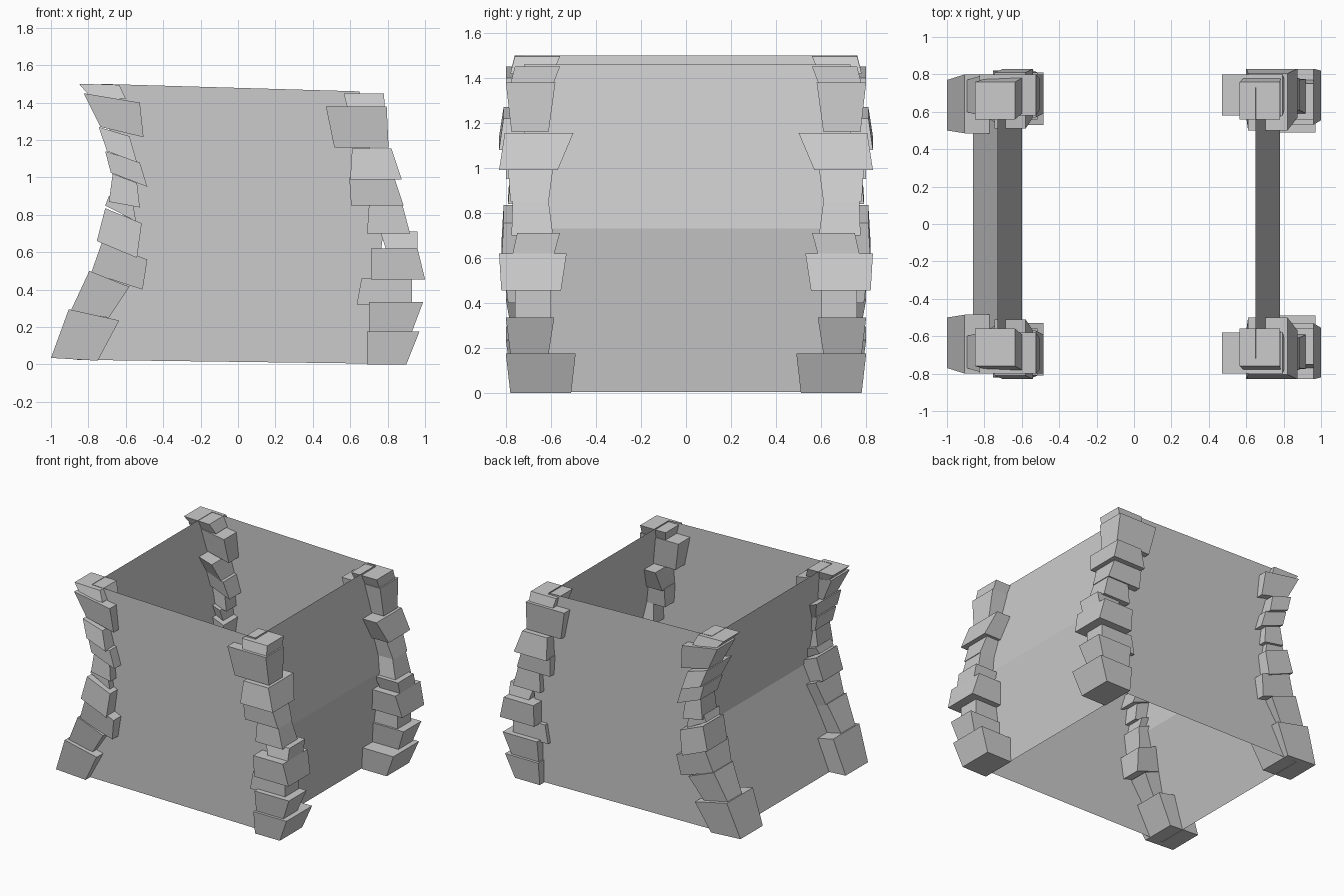
import bpy


def make_object(name, verts, faces):
    mesh = bpy.data.meshes.new(name)
    mesh.from_pydata(verts, [], faces)
    mesh.update()
    obj = bpy.data.objects.new(name, mesh)
    bpy.context.collection.objects.link(obj)
    return obj


def stone(name, quad, bottom_y, top_y):
    """Front quad (bl, br, tr, tl in x,z) swept between outer and inner y,
    then mirrored to the back corner."""
    ys = (bottom_y, bottom_y, top_y, top_y)
    verts = [(x, -y[side], z) for side in (0, 1)
             for (x, z), y in zip(quad, ys)]
    faces = [(0, 1, 2, 3), (7, 6, 5, 4), (0, 4, 5, 1),
             (1, 5, 6, 2), (2, 6, 7, 3), (3, 7, 4, 0)]
    obj = make_object(name, verts, faces)
    mod = obj.modifiers.new("front_to_back", 'MIRROR')
    mod.use_axis = (False, True, False)
    mod.use_mirror_merge = False


# Right corner stones: z0, z1, bottom x range, top x range, bottom y, top y
right = [
    (0.00, 0.175, .69, .90, .69, .97, (.78, .51), (.80, .49)),
    (0.175, 0.335, .70, .93, .70, .99, (.78, .61), (.80, .585)),
    (0.32, 0.46, .635, .93, .66, .93, (.76, .60), (.76, .60)),
    (0.455, 0.62, .71, 1.0, .71, .96, (.82, .555), (.83, .53)),
    (0.62, 0.71, .79, .96, .76, .96, (.77, .585), (.75, .56)),
    (0.70, 0.85, .69, .92, .70, .88, (.775, .59), (.77, .61)),
    (0.85, 1.00, .605, .885, .595, .835, (.78, .61), (.79, .59)),
    (0.99, 1.155, .60, .875, .61, .82, (.83, .57), (.805, .50)),
    (1.16, 1.38, .515, .805, .47, .795, (.775, .61), (.80, .58)),
    (1.37, 1.45, .585, .785, .565, .78, (.78, .59), (.76, .56)),
]
for i, (z0, z1, a, b, c, d, yb, yt) in enumerate(right, 1):
    stone(f"right_corner_stone_{i}",
          [(a, z0), (b, z0), (d, z1), (c, z1)], yb, yt)

# Left corner stones: tilted quads following the curved wall
left = [
    (((-1.0, .035), (-.75, .02), (-.635, .235), (-.905, .295)), (.77, .50), (.80, .485)),
    (((-.895, .285), (-.69, .25), (-.58, .415), (-.795, .50)), (.77, .60), (.80, .57)),
    (((-.785, .49), (-.51, .40), (-.485, .56), (-.725, .66)), (.79, .57), (.81, .53)),
    (((-.755, .66), (-.54, .57), (-.515, .755), (-.71, .835)), (.82, .58), (.81, .56)),
    (((-.71, .85), (-.545, .765), (-.56, .85), (-.69, .90)), (.77, .60), (.77, .58)),
    (((-.69, .87), (-.525, .84), (-.54, .97), (-.67, 1.02)), (.79, .61), (.78, .61)),
    (((-.68, 1.025), (-.485, .95), (-.525, 1.08), (-.71, 1.14)), (.80, .59), (.80, .57)),
    (((-.70, 1.14), (-.54, 1.08), (-.58, 1.22), (-.745, 1.27)), (.83, .57), (.81, .51)),
    (((-.735, 1.27), (-.505, 1.215), (-.525, 1.40), (-.825, 1.45)), (.78, .61), (.80, .58)),
    (((-.78, 1.42), (-.60, 1.42), (-.635, 1.495), (-.85, 1.50)), (.78, .59), (.76, .56)),
]
for i, (quad, yb, yt) in enumerate(left, 1):
    stone(f"left_corner_stone_{i}", quad, yb, yt)

# Thin open-topped wall shell: three rings of four corners
verts = []
for xl, zl, xr, zr in [(-.86, .025, .69, .005), (-.60, .75, .78, .73),
                       (-.73, 1.50, .65, 1.46)]:
    verts += [(xl, -.72, zl), (xr, -.72, zr), (xr, .73, zr), (xl, .73, zl)]
faces = [(r + k, r + (k + 1) % 4, r + 4 + (k + 1) % 4, r + 4 + k)
         for r in (0, 4) for k in range(4)]
make_object("walls", verts, faces)
